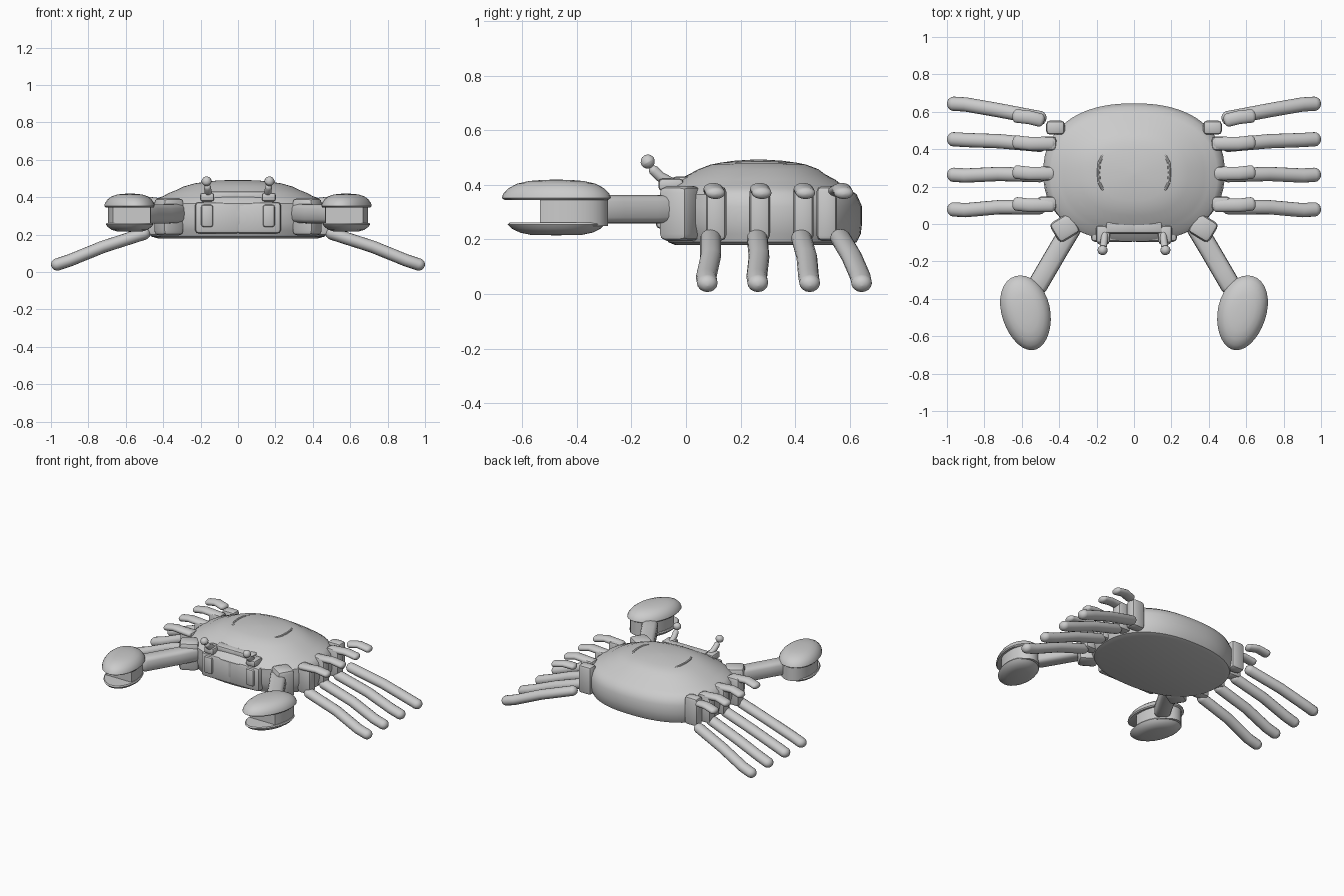
import bpy, bmesh, math
from mathutils import Vector

if "Cube" in bpy.data.objects:
    bpy.data.objects.remove(bpy.data.objects["Cube"])

shell_grey = bpy.data.materials.new("shell grey")
shell_grey.diffuse_color = (0.6, 0.6, 0.6, 1)
shell_grey.use_nodes = True
shell_grey.node_tree.nodes["Principled BSDF"].inputs["Base Color"].default_value = shell_grey.diffuse_color


def finish(name, bm, mirror=True, angle=40):
    bmesh.ops.recalc_face_normals(bm, faces=bm.faces)
    me = bpy.data.meshes.new(name)
    bm.to_mesh(me)
    bm.free()
    me.materials.append(shell_grey)
    ob = bpy.data.objects.new(name, me)
    bpy.context.collection.objects.link(ob)
    bpy.ops.object.select_all(action='DESELECT')
    ob.select_set(True)
    bpy.context.view_layer.objects.active = ob
    bpy.ops.object.shade_smooth_by_angle(angle=math.radians(angle))
    if mirror:
        ob.modifiers.new("Mirror", 'MIRROR').use_mirror_merge = False
    return ob


def skin(bm, rings):
    """Bridge a list of vertex loops and cap both ends."""
    loops = [[bm.verts.new(p) for p in r] for r in rings]
    n = len(loops[0])
    for a, b in zip(loops, loops[1:]):
        for i in range(n):
            j = (i + 1) % n
            bm.faces.new((a[i], a[j], b[j], b[i]))
    bm.faces.new(loops[0])
    bm.faces.new(loops[-1])


def spow(v, e):
    return math.copysign(abs(v) ** e, v)


def limb(name, points, width, height, square=1.0, n=16):
    """Round-ended limb along a path; square < 1 makes a boxier section."""
    pts = [Vector(p) for p in points]
    stations = []
    for k, p in enumerate(pts):
        d = (pts[min(k + 1, len(pts) - 1)] - pts[max(k - 1, 0)]).normalized()
        r = min(width, height)
        caps = [(0, 1)]
        if k == 0:
            caps = [(r * (1 - math.sin(a)), max(math.cos(a), 0.05))
                    for a in (1.55, 1.1, 0.75, 0.35, 0)]
        elif k == len(pts) - 1:
            caps = [(-r * (1 - math.sin(a)), max(math.cos(a), 0.05))
                    for a in (0, 0.35, 0.75, 1.1, 1.55)]
        stations += [(p + d * o, d, s) for o, s in caps]
    rings = []
    for c, d, s in stations:
        side = d.cross(Vector((0, 0, 1))).normalized()
        up = side.cross(d)
        rings.append([c + side * spow(math.cos(t), square) * width * s
                      + up * spow(math.sin(t), square) * height * s
                      for t in (2 * math.pi * i / n for i in range(n))])
    bm = bmesh.new()
    skin(bm, rings)
    return finish(name, bm)


def block(name, center, size, bevel=0.012, turn=0):
    bm = bmesh.new()
    bmesh.ops.create_cube(bm, size=1)
    c, s = math.cos(turn), math.sin(turn)
    for v in bm.verts:
        x, y, z = (v.co[i] * size[i] for i in range(3))
        v.co = Vector((c * x - s * y, s * x + c * y, z)) + Vector(center)
    bmesh.ops.bevel(bm, geom=bm.edges[:], offset=bevel, segments=2,
                    profile=0.5, affect='EDGES')
    return finish(name, bm)


# Body: rounded oval lofted through a side profile (rx, ry, centre y, z)
profile = [(0.43, 0.32, 0.28, 0.18), (0.465, 0.345, 0.28, 0.19),
           (0.475, 0.36, 0.28, 0.22), (0.485, 0.37, 0.275, 0.26),
           (0.485, 0.37, 0.275, 0.32), (0.475, 0.36, 0.265, 0.365),
           (0.445, 0.33, 0.26, 0.39), (0.40, 0.305, 0.26, 0.405),
           (0.375, 0.285, 0.26, 0.42), (0.33, 0.25, 0.26, 0.438),
           (0.29, 0.22, 0.265, 0.457), (0.23, 0.175, 0.265, 0.474),
           (0.18, 0.14, 0.265, 0.481), (0.12, 0.09, 0.265, 0.488),
           (0.06, 0.045, 0.265, 0.491), (0.01, 0.01, 0.265, 0.493)]
bm = bmesh.new()
e = 2 / 2.3
skin(bm, [[(rx * spow(math.cos(t), e), cy + ry * spow(math.sin(t), e), z)
           for t in (2 * math.pi * i / 64 for i in range(64))]
          for rx, ry, cy, z in profile])
finish("body", bm, mirror=False)

# Thin curved ridges on the shell
limb("shell_ridge", [(0.165, 0.18, 0.475), (0.185, 0.22, 0.477),
                     (0.19, 0.275, 0.478), (0.185, 0.33, 0.477),
                     (0.165, 0.37, 0.47)], 0.009, 0.009, n=8)

# Legs: hip buttress, short upper segment and long sloping lower segment
#        hip y, knee y, tip y
legs = [(0.11, 0.10, 0.08), (0.27, 0.27, 0.265),
        (0.43, 0.43, 0.455), (0.545, 0.57, 0.645)]
for k, (hip, knee, tip) in enumerate(legs, 1):
    last = k == 4
    hx = 0.42 if last else 0.465
    block(f"hip_{k}", (hx, hip - 0.03 * last, 0.295), (0.10, 0.075, 0.20), 0.02)
    limb(f"upper_leg_{k}", [(0.48 if last else 0.42, knee - 0.02 * last, 0.375),
                            (0.56, knee, 0.385), (0.65, knee + 0.01, 0.365)],
         0.036, 0.022)
    limb(f"lower_leg_{k}", [(0.47, knee - 0.01, 0.215), (0.72, (knee + tip) / 2, 0.135),
                            (0.90, tip - 0.006, 0.062), (0.998, tip, 0.03)],
         0.038, 0.033)

# Claw arms
limb("claw_arm", [(0.31, 0.02, 0.315), (0.40, -0.13, 0.31),
                  (0.47, -0.25, 0.31), (0.54, -0.37, 0.31)], 0.054, 0.052, 0.6)
block("shoulder", (0.37, -0.02, 0.295), (0.13, 0.12, 0.20), 0.025, -0.55)


# Egg outline of the claw, skewed toward its tip
def egg(scale, z, grow=1.0):
    out = []
    for i in range(32):
        t = 2 * math.pi * i / 32
        v = math.sin(t)
        w = 0.132 * math.cos(t) * (1 + 0.08 * v)
        out.append((0.578 + w * scale + 0.03 * v * scale,
                    -0.475 + 0.2 * v * scale * grow, z))
    return out


def claw_shell(name, levels, grow=1.0):
    bm = bmesh.new()
    skin(bm, [egg(s, z, grow) for s, z in levels])
    finish(name, bm)


claw_shell("claw_upper", [(0.95, 0.345), (1.0, 0.352), (0.97, 0.368), (0.87, 0.388),
                          (0.72, 0.404), (0.5, 0.414), (0.25, 0.418), (0.03, 0.419)])
claw_shell("claw_lower", [(0.9, 0.262), (0.94, 0.255), (0.86, 0.24), (0.7, 0.225),
                          (0.5, 0.217), (0.03, 0.215)], 0.95)

# Claw palm joining the two shells, open toward the tip
bm = bmesh.new()
skin(bm, [[(0.578 + (x - 0.578) * 0.86, max(y * 0.95 - 0.02, -0.535), z)
           for x, y, z in egg(0.98, h)] for h in (0.25, 0.36)])
finish("claw_palm", bm)

# Eye stalks, their sockets and the face details
limb("eye_stalk", [(0.155, -0.04, 0.40), (0.16, -0.095, 0.43),
                   (0.165, -0.13, 0.465)], 0.019, 0.019)
limb("eye", [(0.165, -0.125, 0.465), (0.168, -0.14, 0.485),
             (0.17, -0.152, 0.508)], 0.027, 0.027)
block("eye_socket", (0.165, -0.055, 0.40), (0.075, 0.09, 0.045), 0.012)
block("face_pad", (0.165, -0.08, 0.30), (0.065, 0.06, 0.12), 0.014)
block("face_plate", (0.11, -0.045, 0.29), (0.24, 0.10, 0.17), 0.02)
block("brow", (0.07, -0.015, 0.405), (0.16, 0.07, 0.05), 0.012)
